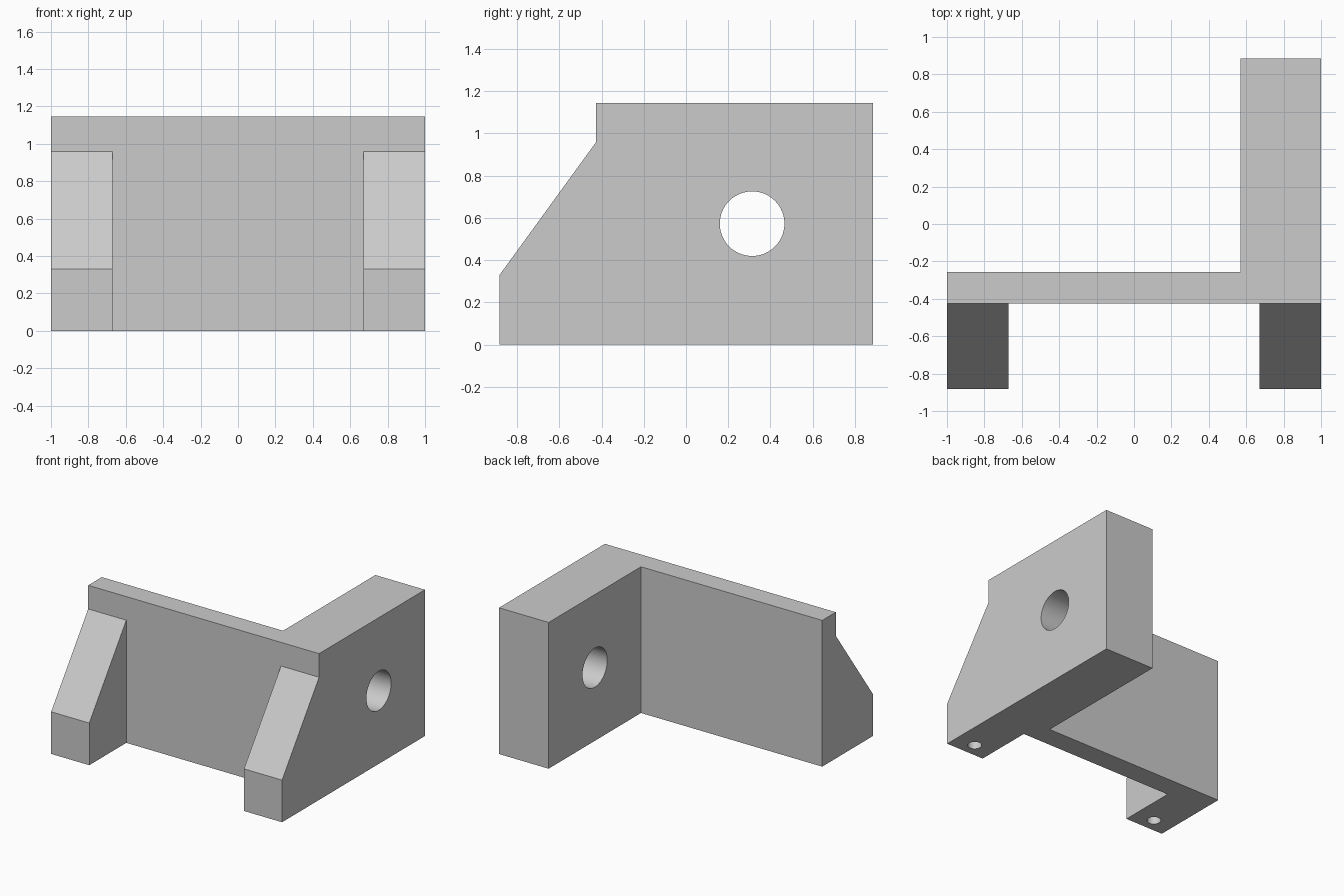
import bpy
import bmesh
from mathutils import Matrix, Vector
from math import radians

cube = bpy.data.objects.get("Cube")
if cube:
    bpy.data.objects.remove(cube)

grey = bpy.data.materials.new("plain grey")
grey.use_nodes = True
colour = (0.6, 0.6, 0.6, 1)
grey.diffuse_color = colour
grey.node_tree.nodes["Principled BSDF"].inputs["Base Color"].default_value = colour

HALF = 1.0
HEIGHT = 1.145
FRONT, PLATE_FRONT, PLATE_BACK, BACK = -0.883, -0.425, -0.257, 0.885
LEG_INNER, WALL_INNER = 0.67, 0.57


def add_object(name, bm):
    bmesh.ops.recalc_face_normals(bm, faces=bm.faces)
    mesh = bpy.data.meshes.new(name)
    bm.to_mesh(mesh)
    bm.free()
    mesh.materials.append(grey)
    obj = bpy.data.objects.new(name, mesh)
    bpy.context.collection.objects.link(obj)
    return obj


def prism(name, points, sweep):
    """Extrude a closed outline along a vector."""
    bm = bmesh.new()
    face = bm.faces.new([bm.verts.new(p) for p in points])
    result = bmesh.ops.extrude_face_region(bm, geom=[face])
    verts = [v for v in result["geom"] if isinstance(v, bmesh.types.BMVert)]
    bmesh.ops.translate(bm, verts=verts, vec=Vector(sweep))
    return add_object(name, bm)


def cylinder(name, centre, radius, depth, axis):
    bm = bmesh.new()
    turn = Matrix.Rotation(radians(90), 4, "Y") if axis == "X" else Matrix()
    bmesh.ops.create_cone(bm, cap_ends=True, segments=64, radius1=radius,
                          radius2=radius, depth=depth,
                          matrix=Matrix.Translation(centre) @ turn)
    return add_object(name, bm)


def combine(target, tool, operation):
    """Apply a boolean and discard the tool."""
    tool.hide_render = True
    mod = target.modifiers.new("combine", "BOOLEAN")
    mod.operation = operation
    mod.solver = "EXACT"
    mod.object = tool
    bpy.context.view_layer.objects.active = target
    bpy.ops.object.modifier_apply(modifier=mod.name)
    bpy.data.objects.remove(tool)


# Upright plate and thick side wall, as one L-shaped plan
plan = [(-HALF, PLATE_FRONT), (HALF, PLATE_FRONT), (HALF, BACK),
        (WALL_INNER, BACK), (WALL_INNER, PLATE_BACK), (-HALF, PLATE_BACK)]
bracket = prism("bracket_body", [(x, y, 0) for x, y in plan], (0, 0, HEIGHT))

# Sloped front legs, mirrored
leg_profile = [(FRONT, 0), (PLATE_FRONT, 0), (PLATE_FRONT, 0.96), (FRONT, 0.33)]
for side in (-1, 1):
    leg = prism("front_leg", [(side * LEG_INNER, y, z) for y, z in leg_profile],
                (side * (HALF - LEG_INNER), 0, 0))
    combine(bracket, leg, "UNION")

# Cross hole through the side wall
combine(bracket, cylinder("cross_hole", (0.8, 0.313, 0.573), 0.153, 1, "X"),
        "DIFFERENCE")

# Blind screw holes under the legs
for side in (-1, 1):
    hole = cylinder("screw_hole", (side * 0.835, -0.775, 0), 0.05, 0.5, "Z")
    combine(bracket, hole, "DIFFERENCE")

# Smooth hole walls, sharp edges elsewhere
bpy.ops.object.select_all(action="DESELECT")
bracket.select_set(True)
bpy.context.view_layer.objects.active = bracket
bpy.ops.object.shade_smooth_by_angle(angle=radians(30))
